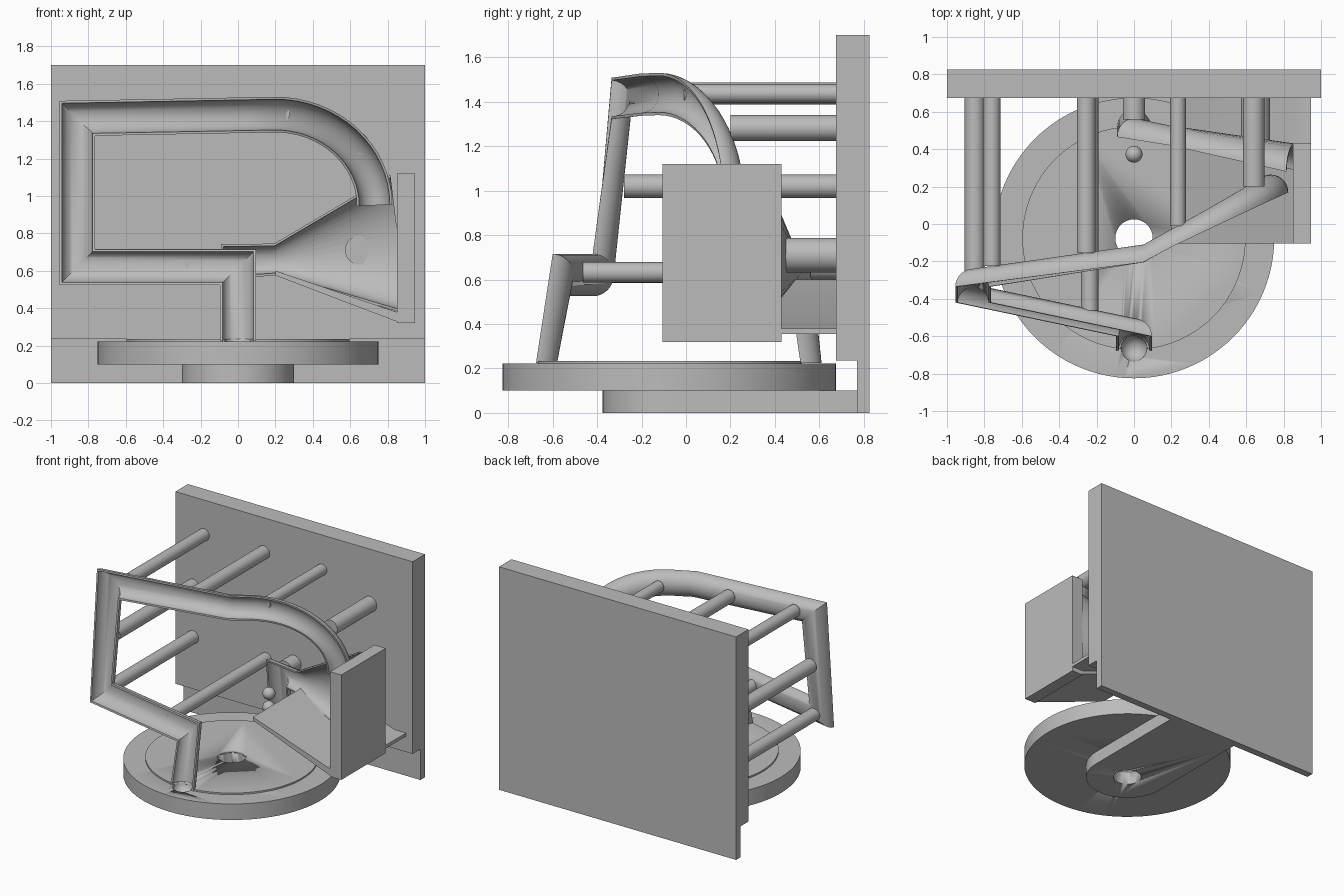
import bpy, bmesh, math
from mathutils import Vector

cube = bpy.data.objects.get("Cube")
if cube:
    bpy.data.objects.remove(cube, do_unlink=True)

grey = bpy.data.materials.new("plain_grey")
grey.use_nodes = True
grey.diffuse_color = (0.5, 0.5, 0.5, 1)
grey.node_tree.nodes["Principled BSDF"].inputs["Base Color"].default_value = (0.5, 0.5, 0.5, 1)


def finish(name, bm):
    """Turn a bmesh into a named, shaded object."""
    bmesh.ops.recalc_face_normals(bm, faces=bm.faces)
    mesh = bpy.data.meshes.new(name)
    bm.to_mesh(mesh)
    bm.free()
    mesh.materials.append(grey)
    obj = bpy.data.objects.new(name, mesh)
    bpy.context.collection.objects.link(obj)
    bpy.ops.object.select_all(action='DESELECT')
    obj.select_set(True)
    bpy.context.view_layer.objects.active = obj
    bpy.ops.object.shade_smooth_by_angle(angle=math.radians(35))
    return obj


def extrude(name, points, direction):
    """Prism from a flat outline."""
    bm = bmesh.new()
    face = bm.faces.new([bm.verts.new(p) for p in points])
    ext = bmesh.ops.extrude_face_region(bm, geom=[face])
    moved = [v for v in ext["geom"] if isinstance(v, bmesh.types.BMVert)]
    bmesh.ops.translate(bm, verts=moved, vec=direction)
    return finish(name, bm)


def box(name, x0, x1, y0, y1, z0, z1):
    outline = [(x0, y0, z0), (x1, y0, z0), (x1, y1, z0), (x0, y1, z0)]
    return extrude(name, outline, (0, 0, z1 - z0))


def disc(name, x, y, r, z0, z1, n=96):
    ring = [(x + r * math.cos(math.tau * i / n), y + r * math.sin(math.tau * i / n), z0)
            for i in range(n)]
    return extrude(name, ring, (0, 0, z1 - z0))


def peg(name, x, z, r, y0, y1=0.68, n=32):
    ring = [(x + r * math.cos(math.tau * i / n), y0, z + r * math.sin(math.tau * i / n))
            for i in range(n)]
    return extrude(name, ring, (0, y1 - y0, 0))


def ball(name, location, r):
    bm = bmesh.new()
    bmesh.ops.create_uvsphere(bm, u_segments=32, v_segments=16, radius=r)
    bmesh.ops.translate(bm, verts=bm.verts, vec=location)
    return finish(name, bm)


def cut(obj, cutter):
    mod = obj.modifiers.new("cut", 'BOOLEAN')
    mod.operation = 'DIFFERENCE'
    mod.solver = 'EXACT'
    mod.object = cutter
    cutter.hide_render = True
    cutter.hide_viewport = False
    bpy.context.view_layer.objects.active = obj
    bpy.ops.object.modifier_apply(modifier=mod.name)


def gutter(name, stations, wall=0.013, n=20):
    """Half pipe open to the front, mitred at corners.
    Stations are (rim centre, half width, depth)."""
    pts = [Vector(s[0]) for s in stations]
    normals = []
    for a, b in zip(pts, pts[1:]):
        t = b - a
        normals.append(Vector((-t.z, 0, t.x)).normalized())
    bm = bmesh.new()
    rings = []
    for i, (p, (_, r, depth)) in enumerate(zip(pts, stations)):
        n1, n2 = normals[max(i - 1, 0)], normals[min(i, len(normals) - 1)]
        side = (n1 + n2).normalized()
        side = side / side.dot(n1)
        ring = []
        for off, angles in ((0, range(n + 1)), (wall, range(n, -1, -1))):
            for k in angles:
                a = math.pi * k / n
                ring.append(bm.verts.new(p + side * (r - off) * math.cos(a)
                                         + Vector((0, (depth - off) * math.sin(a), 0))))
        rings.append(ring)
    for a, b in zip(rings, rings[1:]):
        for k in range(len(a)):
            m = (k + 1) % len(a)
            bm.faces.new((a[k], a[m], b[m], b[k]))
    # end caps as quad strips across the wall
    for ring in (rings[0], rings[-1]):
        for k in range(n):
            bm.faces.new((ring[k], ring[k + 1], ring[-2 - k], ring[-1 - k]))
    return finish(name, bm)


# Back wall, thinner along the foot
box("back_wall", -1, 1, 0.675, 0.825, 0.235, 1.7)
box("back_wall_foot", -1, 1, 0.77, 0.825, 0, 0.235)

# Support arm with a round front end
CY = -0.075
arm_outline = [(0.3, 0.77, 0), (-0.3, 0.77, 0)]
for i in range(33):
    a = math.pi + math.pi * i / 32
    arm_outline.append((0.3 * math.cos(a), CY + 0.3 * math.sin(a), 0))
arm = extrude("support_arm", arm_outline, (0, 0, 0.1))

# Turntable with raised centre, axle hole and ball dimple
table = disc("turntable", 0, CY, 0.75, 0.1, 0.222)
pad = disc("turntable_pad", 0, CY, 0.597, 0.215, 0.234)
axle = disc("axle_cutter", 0, CY, 0.1, -0.1, 0.4, 48)
dimple = ball("dimple_cutter", (0, -0.665, 0.235), 0.07)
for part in (arm, table, pad):
    cut(part, axle)
for part in (table, pad):
    cut(part, dimple)
for helper in (axle, dimple):
    bpy.data.objects.remove(helper, do_unlink=True)

# Main track: up from the turntable, round the left side, over to the right
R, D = 0.095, 0.095
path = [(0, -0.675, 0.225), (0, -0.6, 0.62), (-0.86, -0.42, 0.62),
        (-0.86, -0.335, 1.415), (0.05, -0.205, 1.432)]
for i in range(17):
    a = math.pi / 2 * (1 - i / 16)
    x = 0.2 + 0.53 * math.cos(a)
    path.append((x, -0.205 + (x - 0.05) * 0.55, 0.95 + 0.485 * math.sin(a)))
gutter("main_track", [(p, R, D) for p in path])

# Outlet track widening into the catch funnel
gutter("funnel_track", [((0, 0.515, 0.225), 0.09, 0.095),
                        ((0, 0.465, 0.655), 0.09, 0.1),
                        ((0.2, 0.42, 0.66), 0.085, 0.105),
                        ((0.86, 0.28, 0.74), 0.375, 0.15)])

# Funnel end plate and sloping floor
box("funnel_end_plate", 0.85, 0.945, -0.105, 0.43, 0.32, 1.12)
floor = [(0.2, 0.575), (0.87, 0.32), (0.87, 0.372), (0.2, 0.6)]
extrude("funnel_floor", [(x, -0.105, z) for x, z in floor], (0, 0.535, 0))
ledge = [(0.2, 0.575), (0.85, 0.355), (0.945, 0.355), (0.945, 0.38), (0.85, 0.38), (0.2, 0.6)]
extrude("floor_ledge", [(x, 0.43, z) for x, z in ledge], (0, 0.25, 0))

# Pegs holding the tracks to the wall: x, z, radius, front end
pegs = [(-0.76, 1.437, 0.046, -0.225), (-0.255, 1.437, 0.05, -0.155),
        (0.235, 1.437, 0.042, -0.01), (0.64, 1.282, 0.058, 0.2),
        (-0.852, 1.02, 0.053, -0.28), (-0.852, 0.632, 0.048, -0.33),
        (-0.237, 0.632, 0.046, -0.463), (0, 0.66, 0.06, 0.56),
        (0.65, 0.71, 0.078, 0.44)]
for i, (x, z, r, y) in enumerate(pegs):
    peg(f"wall_peg_{i + 1}", x, z, r, y)

# Two small balls by the outlet
for i, z in enumerate((0.545, 0.44)):
    ball(f"ball_{i + 1}", (0, 0.373, z), 0.045)
